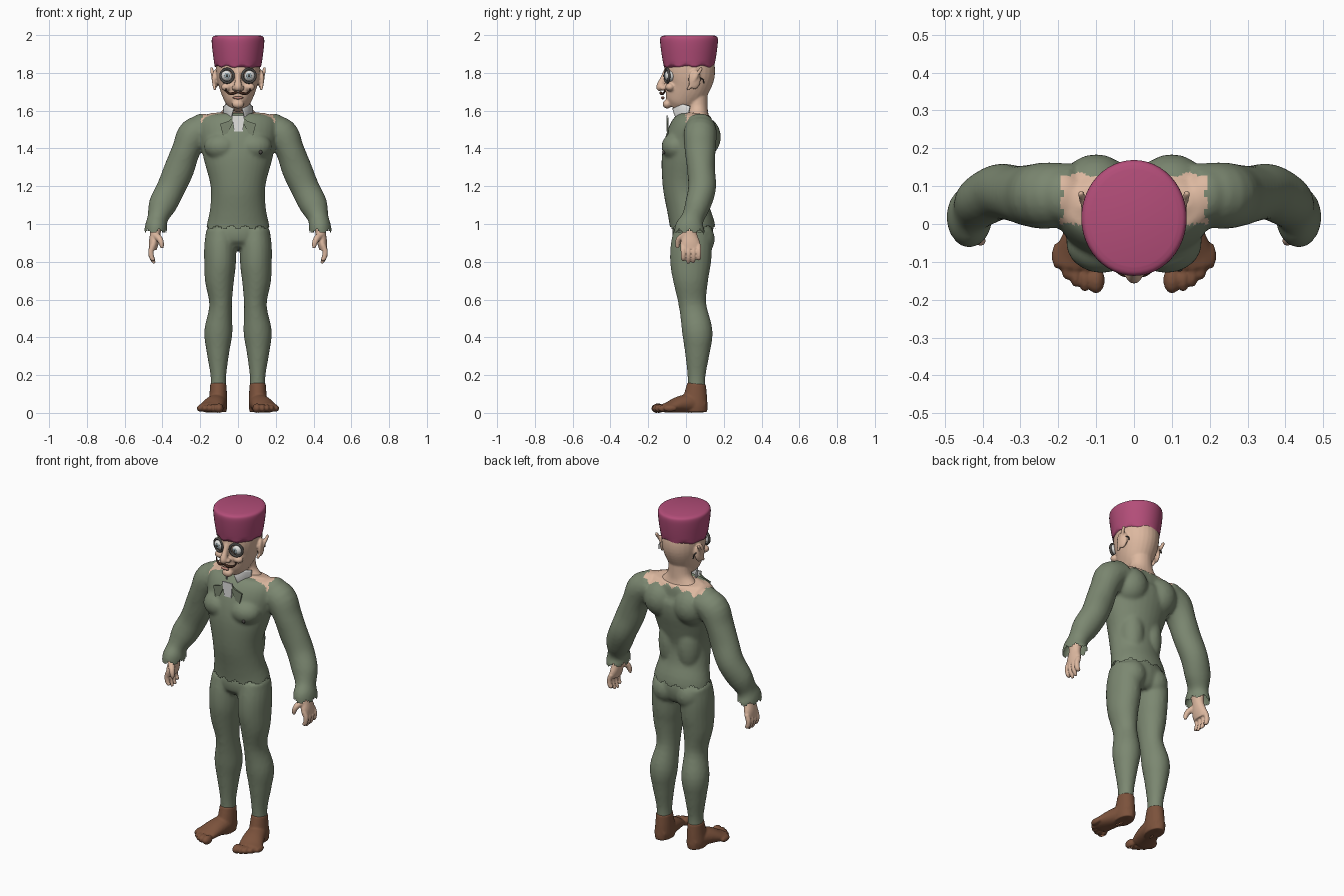
import bpy, bmesh, math
from mathutils import Vector, Matrix

old = bpy.data.objects.get("Cube")
if old:
    bpy.data.objects.remove(old)


def material(name, rgb):
    m = bpy.data.materials.new(name)
    m.use_nodes = True
    m.diffuse_color = (*rgb, 1)
    m.node_tree.nodes["Principled BSDF"].inputs["Base Color"].default_value = (*rgb, 1)
    return m


GREEN = material("sage green cloth", (0.2, 0.245, 0.165))
SKIN = material("skin", (0.72, 0.48, 0.35))
HAT = material("magenta felt", (0.45, 0.075, 0.19))
BROWN = material("brown leather", (0.2, 0.085, 0.045))
WHITE = material("white", (0.75, 0.75, 0.73))
DARK = material("dark grey", (0.07, 0.065, 0.06))
HAIR = material("dark brown hair", (0.05, 0.02, 0.012))
IRIS = material("pale blue grey", (0.32, 0.4, 0.43))
LIP = material("lip", (0.48, 0.23, 0.18))


def loft(bm, pts, ref=(0, 1, 0), n=20, sub=4):
    """Smooth closed tube through points (x, y, z, radius, radius across)."""
    pts = [Vector(p if len(p) == 5 else (*p, p[3])) for p in pts]
    ext = [2 * pts[0] - pts[1]] + pts + [2 * pts[-1] - pts[-2]]
    path = []
    for a, b, c, d in zip(ext, ext[1:], ext[2:], ext[3:]):
        for k in range(sub):
            t = k / sub
            path.append(0.5 * (2 * b + (c - a) * t + (2 * a - 5 * b + 4 * c - d) * t * t
                               + (3 * b - a - 3 * c + d) * t ** 3))
    path.append(pts[-1])
    rings = []
    for i, p in enumerate(path):
        step = path[min(i + 1, len(path) - 1)] - path[max(i - 1, 0)]
        t = Vector(step[:3]).normalized()
        u = Vector(ref).cross(t).normalized()
        v = t.cross(u)
        angles = [2 * math.pi * k / n for k in range(n)]
        rings.append([bm.verts.new(Vector(p[:3]) + u * p[3] * math.cos(a) + v * p[4] * math.sin(a))
                      for a in angles])
    for r, s in zip(rings, rings[1:]):
        for k in range(n):
            bm.faces.new((r[k], r[(k + 1) % n], s[(k + 1) % n], s[k]))
    bm.faces.new(rings[0][::-1])
    bm.faces.new(rings[-1])


def ball(bm, c, r, rot=None):
    m = Matrix.Translation(c) @ (rot or Matrix()) @ Matrix.Diagonal((*r, 1))
    bmesh.ops.create_uvsphere(bm, u_segments=20, v_segments=14, radius=1, matrix=m)


def finish(name, bm, mats, voxel=0, smooth=6, cut=None, paint=None):
    """Make an object; optionally fuse its parts, trim it and colour it by rule."""
    me = bpy.data.meshes.new(name)
    bm.to_mesh(me)
    ob = bpy.data.objects.new(name, me)
    bpy.context.collection.objects.link(ob)
    if voxel:
        mod = ob.modifiers.new("fuse", 'REMESH')
        mod.mode, mod.voxel_size = 'VOXEL', voxel
        mod = ob.modifiers.new("soften", 'SMOOTH')
        mod.factor, mod.iterations = 0.5, smooth
        dg = bpy.context.evaluated_depsgraph_get()
        me = bpy.data.meshes.new_from_object(ob.evaluated_get(dg))
        ob.modifiers.clear()
        ob.data = me
    me.materials.clear()
    for m in mats:
        me.materials.append(m)
    if cut:
        bm.clear()
        bm.from_mesh(me)
        gone = [f for f in bm.faces if cut(f.calc_center_median())]
        bmesh.ops.delete(bm, geom=gone, context='FACES')
        bm.to_mesh(me)
    bm.free()
    for p in me.polygons:
        p.material_index = paint(p.center) if paint else 0
    me.shade_smooth()
    return ob


def zigzag(a):
    return abs((a % 1) - 0.5) * 2


def plate(name, mat, outline, y, thick=0.008):
    """Thin upright plate from an (x, z) outline."""
    bm = bmesh.new()
    f = bm.faces.new([bm.verts.new((x, y, z)) for x, z in outline])
    new = bmesh.ops.extrude_face_region(bm, geom=[f])["geom"]
    bmesh.ops.translate(bm, vec=(0, thick, 0), verts=[g for g in new if isinstance(g, bmesh.types.BMVert)])
    bmesh.ops.recalc_face_normals(bm, faces=bm.faces)
    finish(name, bm, [mat]).data.shade_flat()


SIDES = ((1, "left"), (-1, "right"))

# Shirt: torso, chest, shoulder blades and sleeves fused, with ragged hem and cuffs
bm = bmesh.new()
loft(bm, [(0, .033, .9, .17, .118), (0, .035, .98, .168, .12), (0, .012, 1.08, .148, .112),
          (0, -.005, 1.2, .145, .118), (0, .005, 1.33, .178, .135), (0, .025, 1.43, .2, .138),
          (0, .04, 1.51, .21, .122), (0, .06, 1.56, .2, .085), (0, .065, 1.585, .15, .06)], n=32)
for s, side in SIDES:
    ball(bm, (s * .085, -.05, 1.41), (.095, .08, .075))
    ball(bm, (s * .1, .085, 1.46), (.1, .1, .11))
    ball(bm, (s * .06, .05, 1.2), (.07, .075, .17))
    ball(bm, (s * .19, .075, 1.53), (.06, .07, .055))
    loft(bm, [(s * .15, .08, 1.51, .07, .08), (s * .23, .075, 1.475, .088, .088),
              (s * .275, .075, 1.39, .076, .082), (s * .312, .08, 1.29, .08, .074),
              (s * .355, .085, 1.19, .076, .074), (s * .4, .062, 1.1, .074, .068),
              (s * .425, .035, 1.03, .055, .06), (s * .434, .02, .98, .06, .08),
              (s * .436, .018, .92, .058, .078)])


def shirt_cut(c):
    if abs(c.x) > .3:
        return c.z < .95 + .022 * zigzag(math.atan2(c.y - .02, abs(c.x) - .435) * 1.1)
    return c.z < .97 + .022 * zigzag(math.atan2(c.y - .03, c.x) * 1.6)


def bare_yoke(c):
    edge = .185 + .015 * zigzag(c.y * 18)
    return int(c.z > 1.53 and abs(c.x) < edge and 0 < c.y < .125 + .012 * zigzag(c.x * 14))


finish("shirt", bm, [GREEN, SKIN], .0095, 5, shirt_cut, bare_yoke)

# Trousers
bm = bmesh.new()
loft(bm, [(0, .035, 1.03, .14, .09), (0, .035, .96, .16, .108), (0, .035, .9, .15, .1),
          (0, .03, .865, .08, .07)], n=28)
for s, side in SIDES:
    ball(bm, (s * .075, .075, .92), (.078, .078, .085))
    loft(bm, [(s * .09, .035, .97, .078, .1), (s * .094, .028, .88, .085, .11),
              (s * .095, .024, .79, .084, .108), (s * .098, .025, .7, .077, .093),
              (s * .092, .035, .57, .06, .073), (s * .104, .06, .43, .075, .081),
              (s * .106, .06, .32, .06, .066), (s * .104, .056, .2, .042, .048),
              (s * .104, .056, .12, .041, .046)])
    ball(bm, (s * .09, -.005, .575), (.04, .035, .05))
finish("trousers", bm, [GREEN], .0095, 5,
       lambda c: c.z < .14 + .012 * zigzag(math.atan2(c.y - .055, abs(c.x) - .104)))

# Toed shoes
for s, side in SIDES:
    bm = bmesh.new()
    loft(bm, [(s * .104, .056, .155, .043, .05), (s * .105, .05, .09, .047, .062),
              (s * .107, .045, .04, .05, .07), (s * .107, .045, .004, .046, .068)])
    loft(bm, [(s * .106, .1, .035, .035, .035), (s * .108, .04, .05, .05, .05),
              (s * .125, -.03, .045, .06, .045), (s * .145, -.09, .03, .066, .03),
              (s * .148, -.115, .026, .06, .025)], ref=(0, 0, 1))
    for i in range(5):
        x, y = .1 + .024 * i + (.006 if i else 0), -.148 + .004 * i * i
        w = .023 if i == 0 else .015
        ball(bm, (s * x, y, .024), (w, .036, .026 - .002 * i))
    finish(side + "_shoe", bm, [BROWN], .006, 3, lambda c: c.z < 0.001)

# Hands: palm, four fingers and thumb
for s, side in SIDES:
    bm = bmesh.new()
    loft(bm, [(s * .434, .02, 1.0, .034, .04), (s * .438, .02, .95, .028, .038),
              (s * .446, .022, .9, .026, .052), (s * .452, .024, .865, .021, .05)])
    for i in range(4):
        y, tip = -.016 + .027 * i, (.81, .792, .795, .82)[i]
        loft(bm, [(s * .449, y, .89, .015), (s * .461, y + .002, .855, .0145),
                  (s * .456, y + .002, .82, .013), (s * .442, y, tip, .008)], n=10)
    loft(bm, [(s * .436, -.005, .94, .02), (s * .415, -.035, .92, .017),
              (s * .405, -.044, .895, .014), (s * .402, -.045, .872, .008)], n=10)
    finish(side + "_hand", bm, [SKIN], .0045, 3)

# Head, neck, nose and ears
bm = bmesh.new()
loft(bm, [(0, -.062, 1.612, .03, .038), (0, -.045, 1.64, .06, .073), (0, -.02, 1.68, .082, .102),
          (0, .005, 1.73, .101, .12), (0, .018, 1.79, .114, .134), (0, .02, 1.85, .116, .13),
          (0, .02, 1.9, .1, .11)], n=28)
loft(bm, [(0, .065, 1.55, .14, .062), (0, .062, 1.59, .095, .055), (0, .06, 1.63, .068, .055),
          (0, .055, 1.72, .066, .06)])
loft(bm, [(0, -.105, 1.81, .013, .014), (0, -.12, 1.77, .015, .017), (0, -.138, 1.725, .021, .02),
          (0, -.13, 1.71, .014, .012)])
ball(bm, (0, -.1, 1.635), (.032, .024, .024))
for s, side in SIDES:
    ball(bm, (s * .018, -.122, 1.72), (.016, .018, .014))
    ball(bm, (s * .06, -.085, 1.725), (.03, .025, .022))
    ball(bm, (s * .122, .045, 1.765), (.014, .034, .052), Matrix.Rotation(s * .25, 4, 'Z'))
    rim = []
    for k in range(8):
        a = math.radians(-110 + 40 * k)
        y, z = .046 - .034 * math.cos(a + 2.2), 1.768 + .054 * math.sin(a + .6)
        rim.append((s * (.131 + .25 * (y - .045)), y, z, .0085))
    for p, q in zip(rim, rim[1:]):
        for t in (0, .33, .66):
            c = Vector(p).lerp(Vector(q), t)
            ball(bm, c[:3], (.0095, .0095, .0095))
finish("head", bm, [SKIN], .006, 3)

# Hat
bm = bmesh.new()
loft(bm, [(0, .016, 1.832, .123, .133), (0, .016, 1.88, .13, .142), (0, .016, 1.935, .137, .15),
          (0, .016, 1.975, .139, .153), (0, .016, 1.992, .133, .147), (0, .016, 1.999, .115, .128)], n=48)
for v in bm.verts:
    if v.co.z < 1.85:
        v.co.z += .006 * math.sin(9 * math.atan2(v.co.x, v.co.y)) + .03 * abs(v.co.x)
finish("hat", bm, [HAT])

# Eyes with dark rims and temple hooks
for s, side in SIDES:
    bm = bmesh.new()
    ball(bm, (s * .058, -.085, 1.785), (.033, .03, .031))
    finish(side + "_eye", bm, [WHITE, IRIS, DARK], paint=None)
    for nm, r, y, m in (("iris", .015, -.1135, IRIS), ("pupil", .006, -.118, DARK)):
        bm = bmesh.new()
        ball(bm, (s * .058, y, 1.785), (r, .003, r))
        finish(side + "_" + nm, bm, [m])
    bpy.ops.mesh.primitive_torus_add(location=(s * .058, -.1, 1.785), rotation=(math.pi / 2, 0, s * .3),
                                     major_radius=.036, minor_radius=.007,
                                     major_segments=28, minor_segments=8)
    ring = bpy.context.object
    ring.name = side + "_eye_rim"
    ring.data.materials.append(DARK)
    ring.data.shade_smooth()
    bm = bmesh.new()
    loft(bm, [(s * .119, .07, 1.775, .003), (s * .116, .09, 1.765, .003), (s * .114, .095, 1.745, .003)], n=8)
    finish(side + "_temple_hook", bm, [DARK])
    # Curled moustache
    bm = bmesh.new()
    loft(bm, [(s * .002, -.134, 1.698, .005), (s * .025, -.132, 1.692, .008), (s * .045, -.122, 1.69, .006),
              (s * .063, -.112, 1.703, .004), (s * .064, -.11, 1.718, .002)], ref=(0, 0, 1), n=10)
    finish(side + "_moustache", bm, [HAIR])
    # Bow wings and standing collar wings
    plate(side + "_bow_wing", GREEN, [(s * .025, 1.565), (s * .05, 1.545), (s * .095, 1.53),
                                      (s * .08, 1.47), (s * .055, 1.48), (s * .03, 1.53)], -.1)
    bm = bmesh.new()
    loft(bm, [(s * .075, .015, 1.59, .004, .035), (s * .055, -.03, 1.6, .004, .035),
              (s * .03, -.062, 1.585, .004, .03)], ref=(0, 0, 1), n=8)
    finish(side + "_collar_wing", bm, [WHITE])
bm = bmesh.new()
ball(bm, (0, -.123, 1.668), (.028, .009, .008))
finish("lips", bm, [LIP])
plate("neck_cloth", WHITE, [(-.033, 1.575), (.033, 1.575), (.026, 1.49), (-.02, 1.49)], -.103)
bm = bmesh.new()
ball(bm, (.12, -.118, 1.38), (.009, .008, .011))
finish("chest_button", bm, [DARK])
